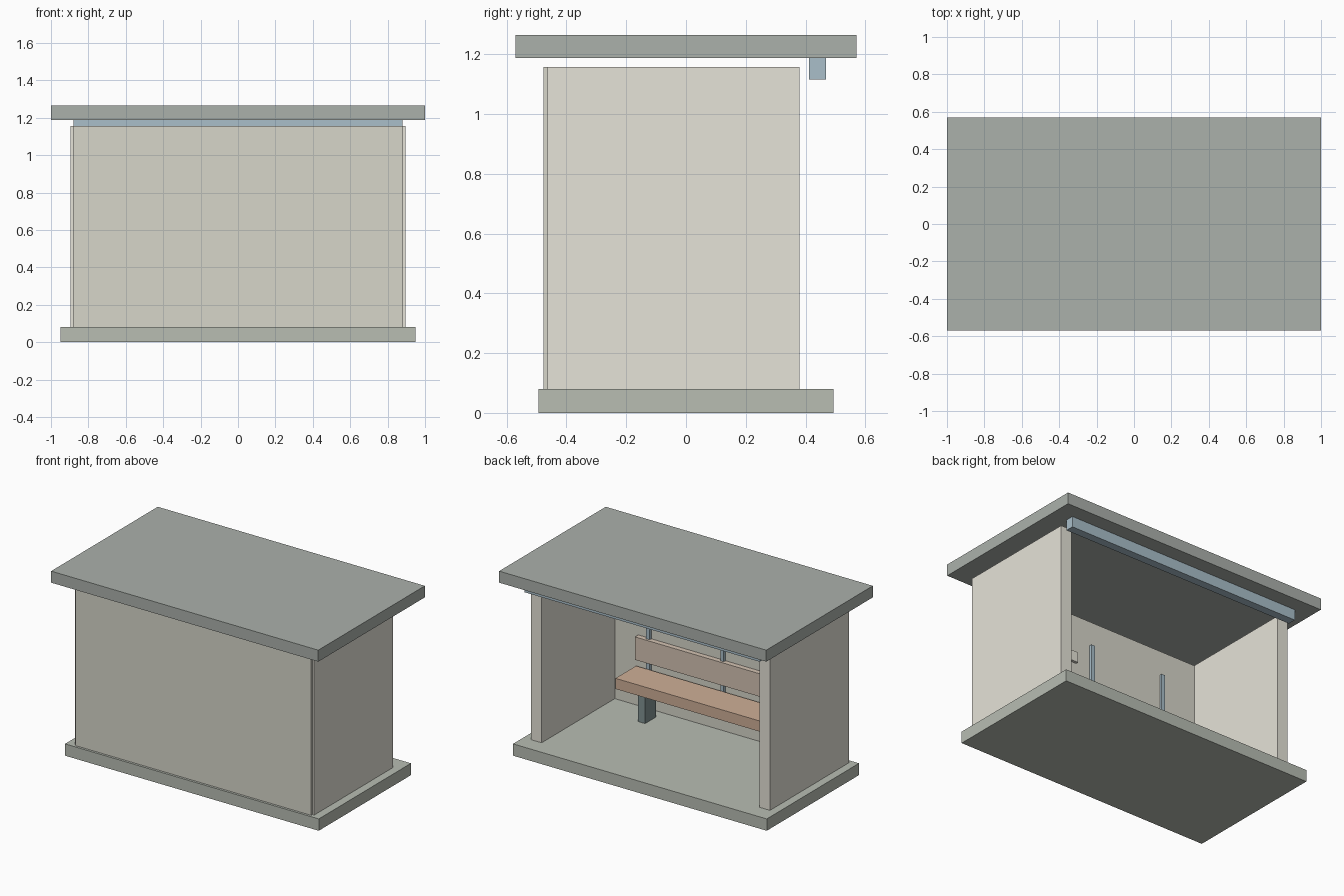
import bpy
import bmesh

if "Cube" in bpy.data.objects:
    bpy.data.objects.remove(bpy.data.objects["Cube"])


def material(name, rgb):
    m = bpy.data.materials.new(name)
    m.diffuse_color = (*rgb, 1.0)
    m.use_nodes = True
    m.node_tree.nodes["Principled BSDF"].inputs["Base Color"].default_value = m.diffuse_color
    return m


CONCRETE = material("concrete", (0.48, 0.51, 0.45))
ROOF = material("roof_grey", (0.41, 0.44, 0.41))
SIDE = material("side_cream", (0.79, 0.77, 0.69))
BACK = material("back_stone", (0.68, 0.67, 0.59))
STEEL = material("blue_steel", (0.40, 0.52, 0.59))
WOOD = material("seat_wood", (0.62, 0.43, 0.31))
PALE_WOOD = material("pale_wood", (0.66, 0.55, 0.45))
DARK = material("dark_metal", (0.22, 0.29, 0.29))


def box(name, x, y, z, mat):
    """Box given its (min, max) range on each axis."""
    bm = bmesh.new()
    bmesh.ops.create_cube(bm, size=1.0)
    for v in bm.verts:
        v.co = [r[0] if c < 0 else r[1] for c, r in zip(v.co, (x, y, z))]
    me = bpy.data.meshes.new(name)
    bm.to_mesh(me)
    bm.free()
    me.materials.append(mat)
    ob = bpy.data.objects.new(name, me)
    bpy.context.collection.objects.link(ob)
    return ob


# Floor slab and overhanging roof
box("floor_slab", (-0.95, 0.95), (-0.493, 0.493), (0, 0.08), CONCRETE)
box("roof", (-1, 1), (-0.57, 0.57), (1.187, 1.265), ROOF)
box("roof_beam", (-0.88, 0.88), (0.412, 0.468), (1.115, 1.187), STEEL)

# Walls
box("back_wall", (-0.882, 0.882), (-0.477, -0.403), (0.08, 1.157), BACK)
for side, s in (("left", -1), ("right", 1)):
    box(side + "_wall", sorted((s * 0.815, s * 0.895)), (-0.463, 0.38),
        (0.08, 1.157), SIDE)
    # Bench legs
    box(side + "_bench_leg", sorted((s * 0.455, s * 0.507)), (-0.33, -0.212),
        (0.08, 0.285), DARK)

# Bench
box("seat", (-0.64, 0.64), (-0.38, -0.16), (0.285, 0.357), WOOD)
box("backrest", (-0.64, 0.64), (-0.403, -0.368), (0.403, 0.558), PALE_WOOD)

# Upright wall strips and small plate on the back wall
for i, x in enumerate((-0.555, 0, 0.555)):
    box(f"wall_strip_{i + 1}", (x - 0.013, x + 0.013), (-0.408, -0.385),
        (0.22, 0.99), STEEL)
box("wall_plate", (0.12, 0.43), (-0.405, -0.385), (0.825, 0.895), SIDE)
